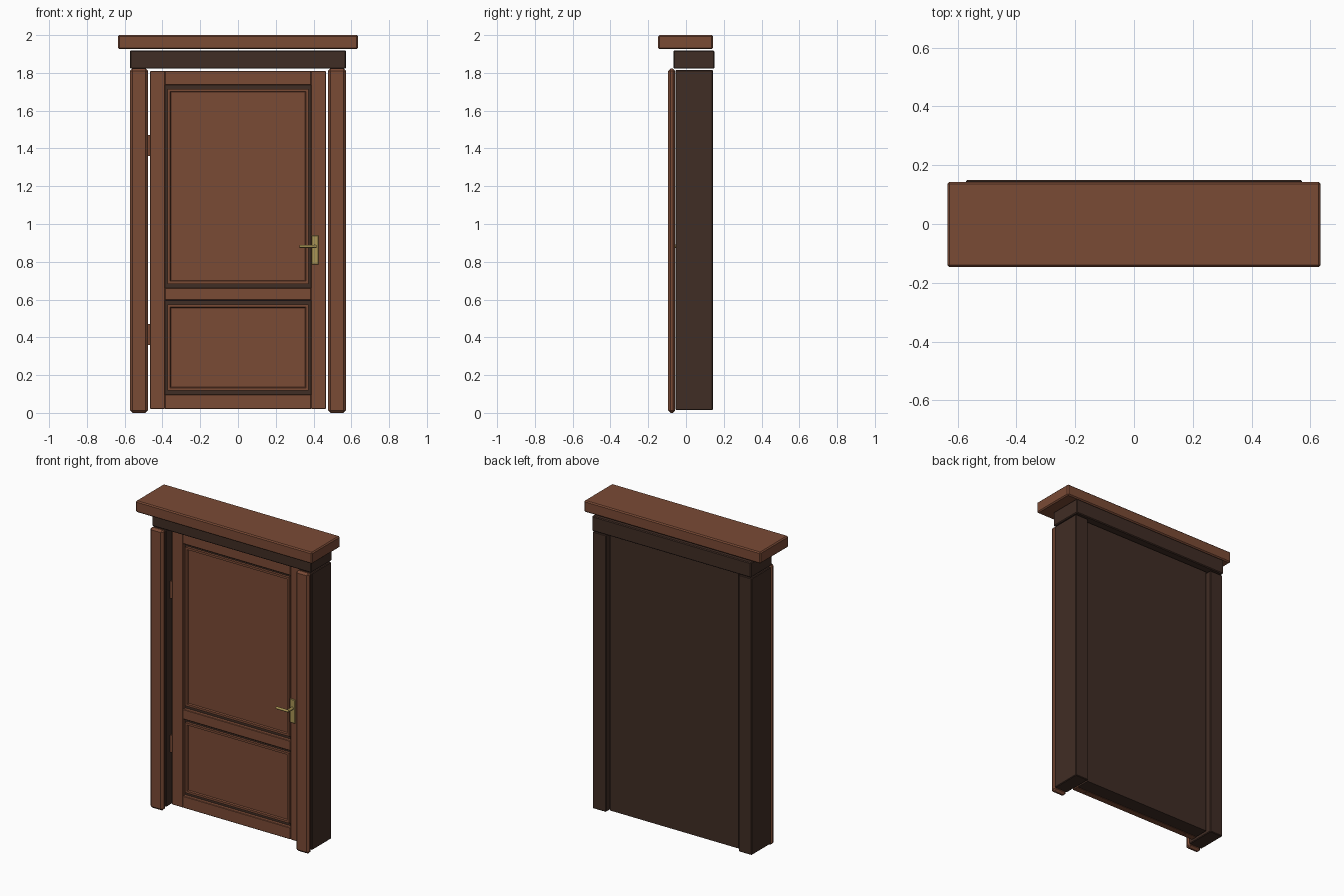
import bpy, bmesh, math
from mathutils import Vector, Matrix

if "Cube" in bpy.data.objects:
    bpy.data.objects.remove(bpy.data.objects["Cube"])


def material(name, rgb):
    m = bpy.data.materials.new(name)
    m.diffuse_color = (*rgb, 1.0)
    m.use_nodes = True
    m.node_tree.nodes["Principled BSDF"].inputs["Base Color"].default_value = m.diffuse_color
    return m


BROWN = material("brown wood", (0.195, 0.069, 0.036))
DARK = material("dark wood", (0.051, 0.026, 0.018))
BRASS = material("brass", (0.40, 0.30, 0.09))


def finish(name, bm, mat, bevel=0.0, segments=1):
    bmesh.ops.recalc_face_normals(bm, faces=bm.faces)
    mesh = bpy.data.meshes.new(name)
    bm.to_mesh(mesh)
    bm.free()
    mesh.materials.append(mat)
    ob = bpy.data.objects.new(name, mesh)
    bpy.context.collection.objects.link(ob)
    if bevel:
        mod = ob.modifiers.new("bevel", 'BEVEL')
        mod.width = bevel
        mod.segments = segments
    return ob


def box_bm(x, y, z):
    bm = bmesh.new()
    size = Vector((x[1] - x[0], y[1] - y[0], z[1] - z[0]))
    mid = Vector((sum(x) / 2, sum(y) / 2, sum(z) / 2))
    bmesh.ops.create_cube(bm, size=1, matrix=Matrix.Translation(mid) @ Matrix.Diagonal((*size, 1)))
    return bm


def box(name, x, y, z, mat, bevel=0.004):
    return finish(name, box_bm(x, y, z), mat, bevel)


def rod(name, centre, radius, length, axis, mat, sides=16):
    bm = bmesh.new()
    turn = {'X': Matrix.Rotation(math.pi / 2, 4, 'Y'),
            'Y': Matrix.Rotation(math.pi / 2, 4, 'X'),
            'Z': Matrix.Identity(4)}[axis]
    bmesh.ops.create_cone(bm, cap_ends=True, segments=sides, radius1=radius, radius2=radius,
                          depth=length, matrix=Matrix.Translation(centre) @ turn)
    ob = finish(name, bm, mat)
    for p in ob.data.polygons:
        p.use_smooth = len(p.vertices) == 4
    return ob


# Cornice shelf and lintel
box("cornice", (-0.635, 0.635), (-0.147, 0.143), (1.926, 2.0), BROWN, 0.007)
box("lintel", (-0.572, 0.572), (-0.067, 0.15), (1.822, 1.919), DARK, 0.005)

# Jambs with chamfered front casings
for side, s in (("left", -1), ("right", 1)):
    x = sorted((s * 0.477, s * 0.572))
    box(side + "_jamb", x, (-0.056, 0.142), (0.015, 1.815), DARK, 0.004)
    box(side + "_casing", x, (-0.094, -0.057), (0.0, 1.824), BROWN, 0.013)

# Door core, visible as the dark back and the dark panel grooves
box("door_core", (-0.462, 0.462), (0.008, 0.12), (0.022, 1.808), DARK, 0.0)

# Door stiles and rails
FRONT = -0.015
for side, s in (("left", -1), ("right", 1)):
    box(side + "_stile", sorted((s * 0.387, s * 0.465)), (FRONT, 0.03), (0.02, 1.811), BROWN, 0.003)
for name, z in (("bottom_rail", (0.02, 0.097)), ("middle_rail", (0.596, 0.661)),
                ("top_rail", (1.736, 1.811))):
    box(name, (-0.387, 0.387), (FRONT, 0.03), z, BROWN, 0.003)

# Panels: a moulded border around a sunken field
for name, z in (("lower_panel", (0.118, 0.575)), ("upper_panel", (0.683, 1.716))):
    bm = box_bm((-0.374, 0.374), (-0.008, 0.03), z)
    face = min(bm.faces, key=lambda f: f.calc_center_median().y)
    bmesh.ops.inset_region(bm, faces=[face], thickness=0.02)
    bmesh.ops.inset_region(bm, faces=[face], thickness=0.006, depth=-0.009)
    finish(name, bm, BROWN)

# Hinges in the gap on the left
for name, z in (("lower_hinge", 0.415), ("upper_hinge", 1.415)):
    rod(name, (-0.471, -0.012, z), 0.008, 0.11, 'Z', BROWN, 12)

# Handle: back plate, neck and lever
box("handle_plate", (0.388, 0.427), (-0.024, FRONT), (0.786, 0.94), BRASS, 0.003)
rod("handle_neck", (0.407, -0.046, 0.882), 0.009, 0.052, 'Y', BRASS)
rod("handle_lever", (0.37, -0.07, 0.882), 0.008, 0.09, 'X', BRASS)
